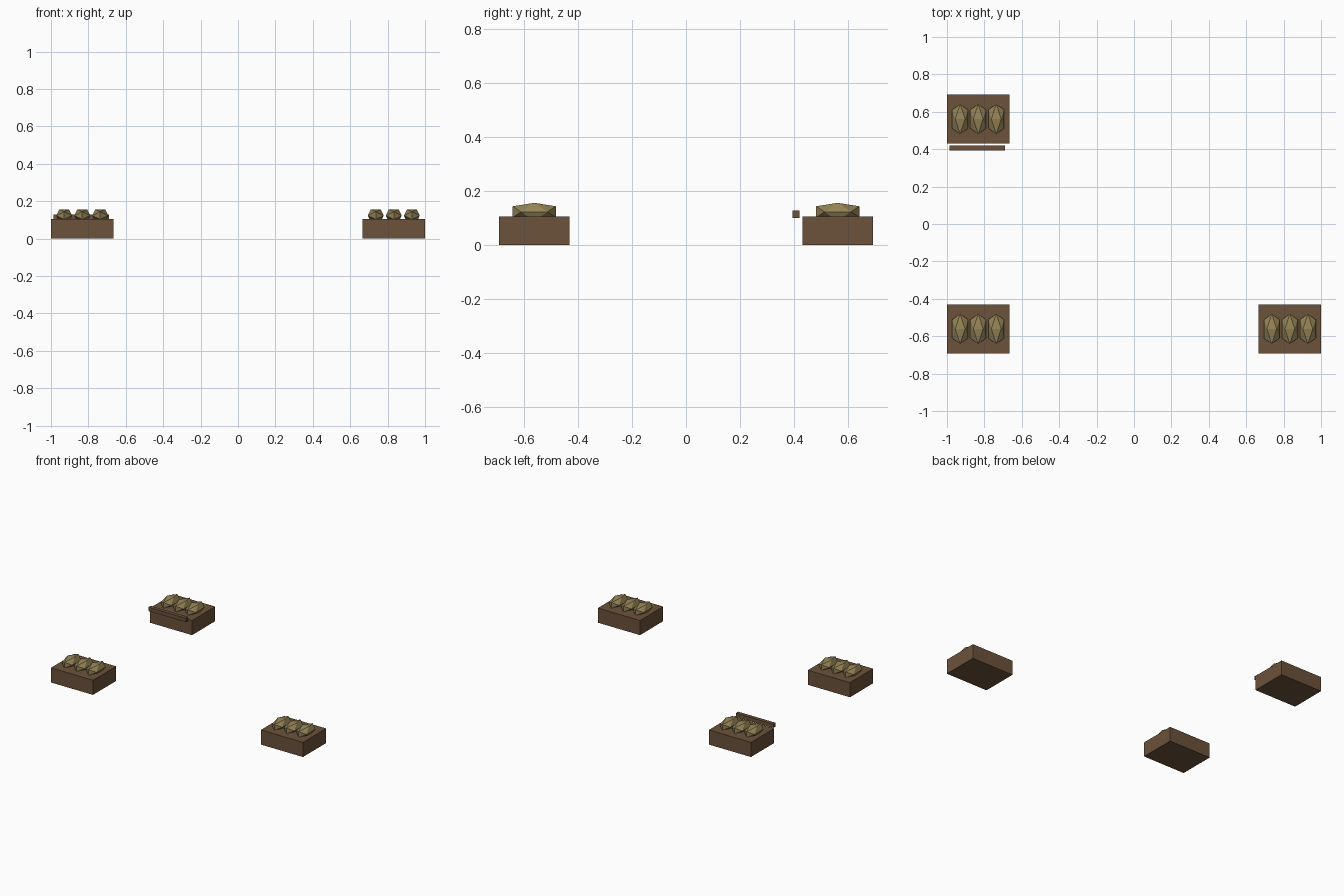
import bpy, bmesh
from mathutils import Vector

if "Cube" in bpy.data.objects:
    bpy.data.objects.remove(bpy.data.objects["Cube"])


def material(name, rgb):
    """Flat colour from 0-255 sRGB values."""
    m = bpy.data.materials.new(name)
    lin = [((c / 255 + 0.055) / 1.055) ** 2.4 for c in rgb]
    m.diffuse_color = (*lin, 1)
    m.use_nodes = True
    m.node_tree.nodes["Principled BSDF"].inputs["Base Color"].default_value = m.diffuse_color
    return m


WOOD = material("brown wood", (107, 82, 58))
CROP = material("olive tan", (148, 131, 86))


def finish(name, bm, mat, loc):
    bmesh.ops.recalc_face_normals(bm, faces=bm.faces)
    mesh = bpy.data.meshes.new(name)
    bm.to_mesh(mesh)
    bm.free()
    mesh.materials.append(mat)
    ob = bpy.data.objects.new(name, mesh)
    ob.location = loc
    bpy.context.collection.objects.link(ob)


def box(name, size, loc):
    bm = bmesh.new()
    bmesh.ops.create_cube(bm, size=1)
    bmesh.ops.scale(bm, vec=Vector(size), verts=bm.verts)
    finish(name, bm, WOOD, loc)


def lump(name, radii, loc):
    """Stretched icosahedron with an edge (not a corner) on top."""
    a, b = 0.5257, 0.8507
    bm = bmesh.new()
    for s in (-1, 1):
        for t in (-1, 1):
            for p in ((s * a, 0, t * b), (0, s * b, t * a), (s * b, t * a, 0)):
                bm.verts.new([c * r for c, r in zip(p, radii)])
    bmesh.ops.convex_hull(bm, input=bm.verts)
    finish(name, bm, CROP, loc)


# Three crates, each carrying a row of three lumps
for label, cx, cy in (("front_left", -0.833, -0.561),
                      ("front_right", 0.833, -0.561),
                      ("back_left", -0.833, 0.561)):
    box(f"crate_{label}", (0.334, 0.262, 0.105), (cx, cy, 0.0525))
    for i in (-1, 0, 1):
        lump(f"lump_{label}_{i + 2}", (0.05, 0.094, 0.039),
             (cx + i * 0.0965, cy, 0.123))

# Loose slat in front of the back crate
box("slat", (0.297, 0.026, 0.028), (-0.838, 0.407, 0.1145))
